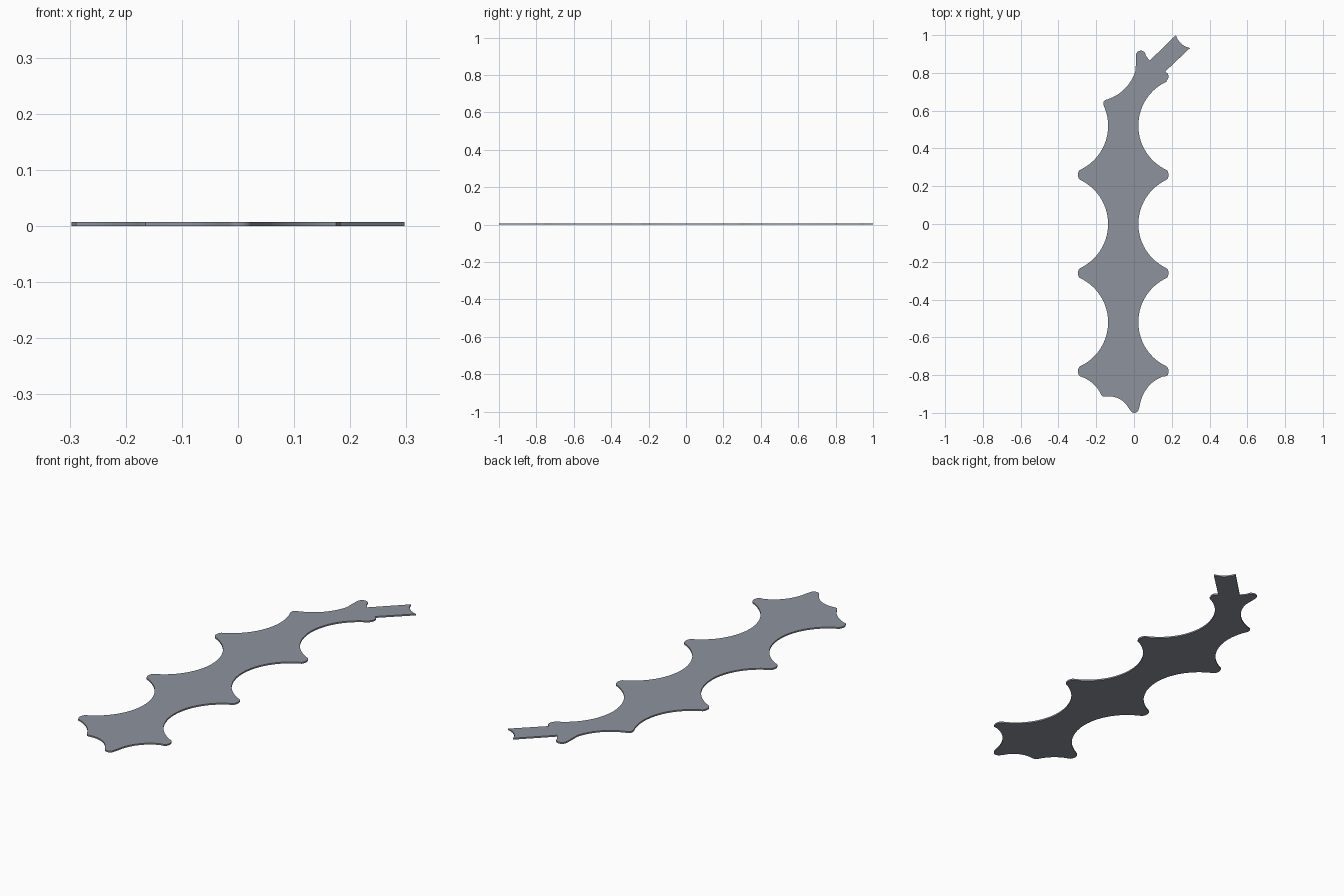
import bpy, bmesh, math
from mathutils import Vector

if "Cube" in bpy.data.objects:
    bpy.data.objects.remove(bpy.data.objects["Cube"])

THICK = 0.007
AXIS = -0.057         # centre line of the scalloped body
R, HALF = 0.258, 0.235  # scallop radius and half height
WAIST, TIP = 0.08, 0.24


def arc(a, b, c, n=10):
    """Points on the circle through a, b, c, going from a to c."""
    a, b, c = Vector(a), Vector(b), Vector(c)
    d = 2 * (a.x * (b.y - c.y) + b.x * (c.y - a.y) + c.x * (a.y - b.y))
    sa, sb, sc = a.dot(a), b.dot(b), c.dot(c)
    o = Vector(((sa * (b.y - c.y) + sb * (c.y - a.y) + sc * (a.y - b.y)) / d,
                (sa * (c.x - b.x) + sb * (a.x - c.x) + sc * (b.x - a.x)) / d))
    start = math.atan2(a.y - o.y, a.x - o.x)
    sweep = math.atan2(c.y - o.y, c.x - o.x) - start
    turn = (b - a).cross(c - b) > 0
    sweep = sweep % math.tau if turn else -((-sweep) % math.tau)
    r = (a - o).length
    return [(o.x + r * math.cos(start + sweep * i / n),
             o.y + r * math.sin(start + sweep * i / n)) for i in range(n + 1)]


def edge_x(side, dy):
    """x of the scalloped edge at a distance dy from the scallop centre."""
    return AXIS + side * (WAIST + R - math.sqrt(R * R - dy * dy))


def scallop(side, y, lo=-HALF, hi=HALF):
    mid = (lo + hi) / 2
    return arc((edge_x(side, lo), y + lo), (edge_x(side, mid), y + mid),
               (edge_x(side, hi), y + hi), 28)


def tip(side, y):
    x = edge_x(side, HALF)
    return arc((x, y - side * 0.025), (AXIS + side * TIP, y), (x, y + side * 0.025), 8)


outline = []
# right edge, going up
for y in (-0.52, 0, 0.52):
    outline += tip(1, y - 0.26) + scallop(1, y)
outline += arc((0.172, 0.758), (0.182, 0.777), (0.178, 0.797), 6)
# angled stem with hollow end
outline += [(0.165, 0.807)]
outline += arc((0.297, 0.932), (0.248, 0.957), (0.222, 1.0), 12)
outline += [(0.083, 0.865)]
# small upright knob
outline += arc((0.062, 0.892), (0.035, 0.918), (0.01, 0.893), 10)
# upper left shoulder
outline += arc((0.009, 0.815), (-0.045, 0.72), (-0.14, 0.66), 16)
outline += arc((-0.15, 0.657), (-0.16, 0.648), (-0.162, 0.635), 5)
# left edge, going down
outline += scallop(-1, 0.52, 0.105, -HALF) + tip(-1, 0.26)
outline += scallop(-1, 0, HALF, -HALF) + tip(-1, -0.26)
outline += scallop(-1, -0.52, HALF, -HALF) + tip(-1, -0.78)
# scooped bottom end
outline += arc((-0.275, -0.81), (-0.215, -0.847), (-0.173, -0.905), 10)
outline += [(-0.165, -0.914)]
outline += arc((-0.15, -0.914), (-0.083, -0.923), (-0.028, -0.975), 10)
outline += arc((-0.02, -0.985), (0.003, -1.0), (0.025, -0.98), 8)
outline += arc((0.031, -0.96), (0.07, -0.868), (0.15, -0.808), 14)

# drop coincident neighbours
clean = []
for p in outline:
    if not clean or (Vector(p) - Vector(clean[-1])).length > 0.002:
        clean.append(p)

# flat plate
bm = bmesh.new()
base = bm.faces.new([bm.verts.new((x, y, 0)) for x, y in clean])
ext = bmesh.ops.extrude_face_region(bm, geom=[base])
bmesh.ops.translate(bm, vec=(0, 0, THICK),
                    verts=[g for g in ext["geom"] if isinstance(g, bmesh.types.BMVert)])
bmesh.ops.recalc_face_normals(bm, faces=bm.faces)
bmesh.ops.triangulate(bm, faces=[f for f in bm.faces if len(f.verts) > 4])
me = bpy.data.meshes.new("scalloped_plate")
bm.to_mesh(me)
bm.free()
plate = bpy.data.objects.new("scalloped_plate", me)
bpy.context.collection.objects.link(plate)

# dark slate colour
slate = bpy.data.materials.new("slate")
slate.diffuse_color = (0.27, 0.29, 0.335, 1)
slate.use_nodes = True
slate.node_tree.nodes["Principled BSDF"].inputs["Base Color"].default_value = slate.diffuse_color
me.materials.append(slate)

bpy.context.view_layer.objects.active = plate
plate.select_set(True)
bpy.ops.object.shade_smooth_by_angle(angle=math.radians(30))
